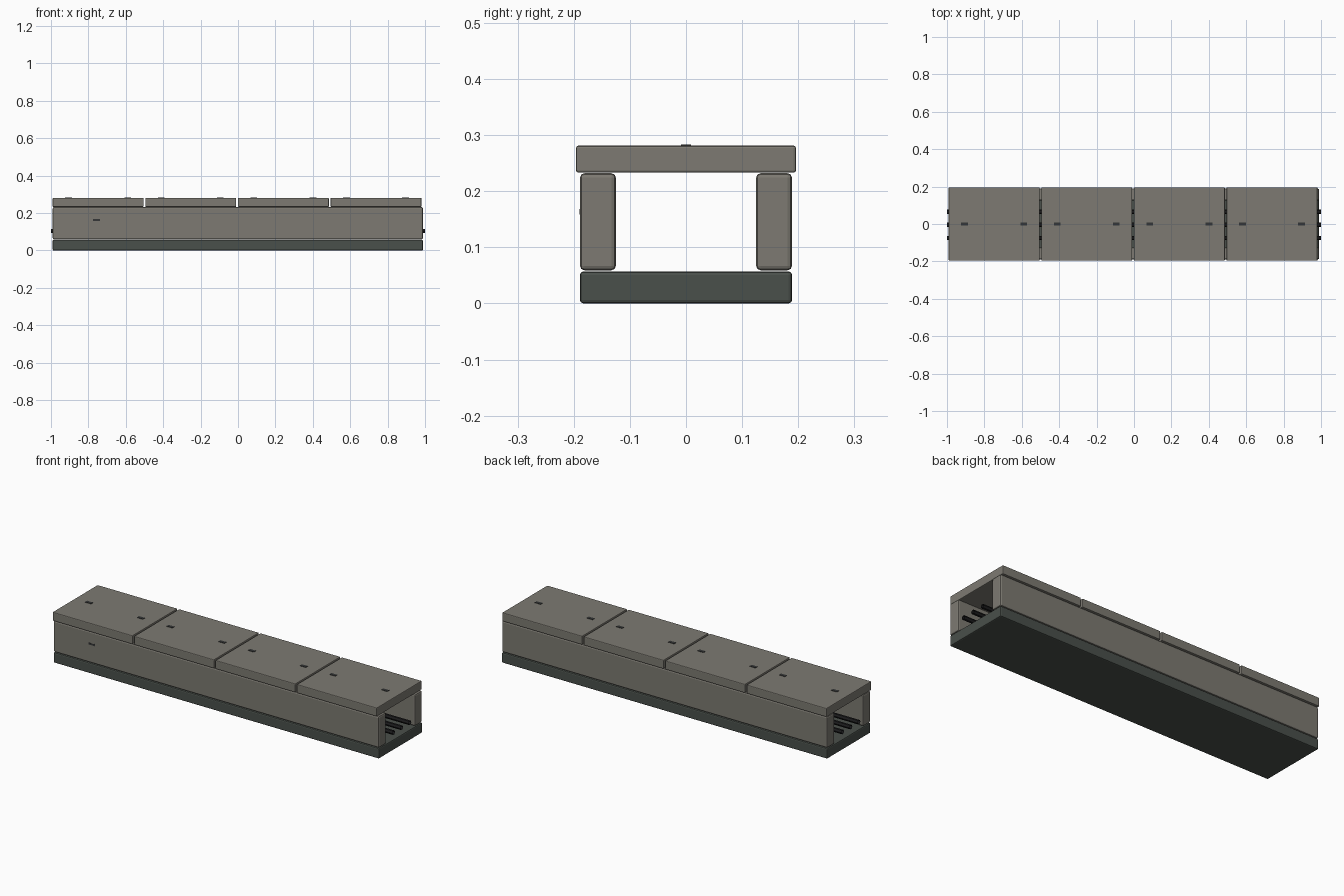
import bpy
import math

if "Cube" in bpy.data.objects:
    bpy.data.objects.remove(bpy.data.objects["Cube"])


def material(name, rgb):
    m = bpy.data.materials.new(name)
    m.diffuse_color = (*rgb, 1.0)
    m.use_nodes = True
    m.node_tree.nodes["Principled BSDF"].inputs["Base Color"].default_value = m.diffuse_color
    return m


concrete = material("grey concrete", (0.205, 0.195, 0.168))
damp = material("dark damp concrete", (0.068, 0.080, 0.070))
rubber = material("black rubber", (0.012, 0.012, 0.013))
steel = material("dark steel", (0.035, 0.037, 0.038))


def box(name, x, y, z, mat, bevel=0.0):
    """Box from (min, max) ranges with rounded edges."""
    bpy.ops.mesh.primitive_cube_add(size=1, location=[sum(r) / 2 for r in (x, y, z)])
    ob = bpy.context.object
    ob.name = name
    ob.scale = [r[1] - r[0] for r in (x, y, z)]
    bpy.ops.object.transform_apply(location=False, rotation=False, scale=True)
    ob.data.materials.append(mat)
    if bevel:
        b = ob.modifiers.new("rounded_edges", 'BEVEL')
        b.width = bevel
        b.segments = 2
    return ob


# trough: floor slab and two side walls
LENGTH = (-0.991, 0.989)
box("floor_slab", LENGTH, (-0.189, 0.189), (0.0, 0.057), damp, 0.006)
box("front_wall", LENGTH, (-0.189, -0.125), (0.059, 0.232), concrete, 0.008)
box("back_wall", LENGTH, (0.125, 0.189), (0.059, 0.232), concrete, 0.008)

# four cover slabs, each with two lifting slots
for i in range(4):
    cx = -0.748 + i * 0.4953
    box(f"cover_slab_{i + 1}", (cx - 0.243, cx + 0.243), (-0.196, 0.196),
        (0.233, 0.281), concrete, 0.004)
    for side, s in (("left", -1), ("right", 1)):
        sx = cx + s * 0.158
        box(f"lifting_slot_{i + 1}_{side}", (sx - 0.018, sx + 0.018),
            (-0.009, 0.009), (0.278, 0.283), steel)

# small plate on the front wall
box("marker_plate", (-0.776, -0.738), (-0.190, -0.186), (0.158, 0.168), steel)

# three six-sided cables, open at the ends
for i, y in enumerate((-0.075, -0.005, 0.066)):
    bpy.ops.mesh.primitive_cylinder_add(vertices=6, radius=0.0118, depth=2.0,
                                        end_fill_type='NOTHING', location=(0, y, 0.104),
                                        rotation=(math.pi / 2, 0, math.pi / 2))
    cable = bpy.context.object
    cable.name = f"cable_{i + 1}"
    # turn so two corners point sideways
    for v in cable.data.vertices:
        v.co.x, v.co.y = v.co.y, v.co.x
    cable.data.flip_normals()
    cable.data.materials.append(rubber)
